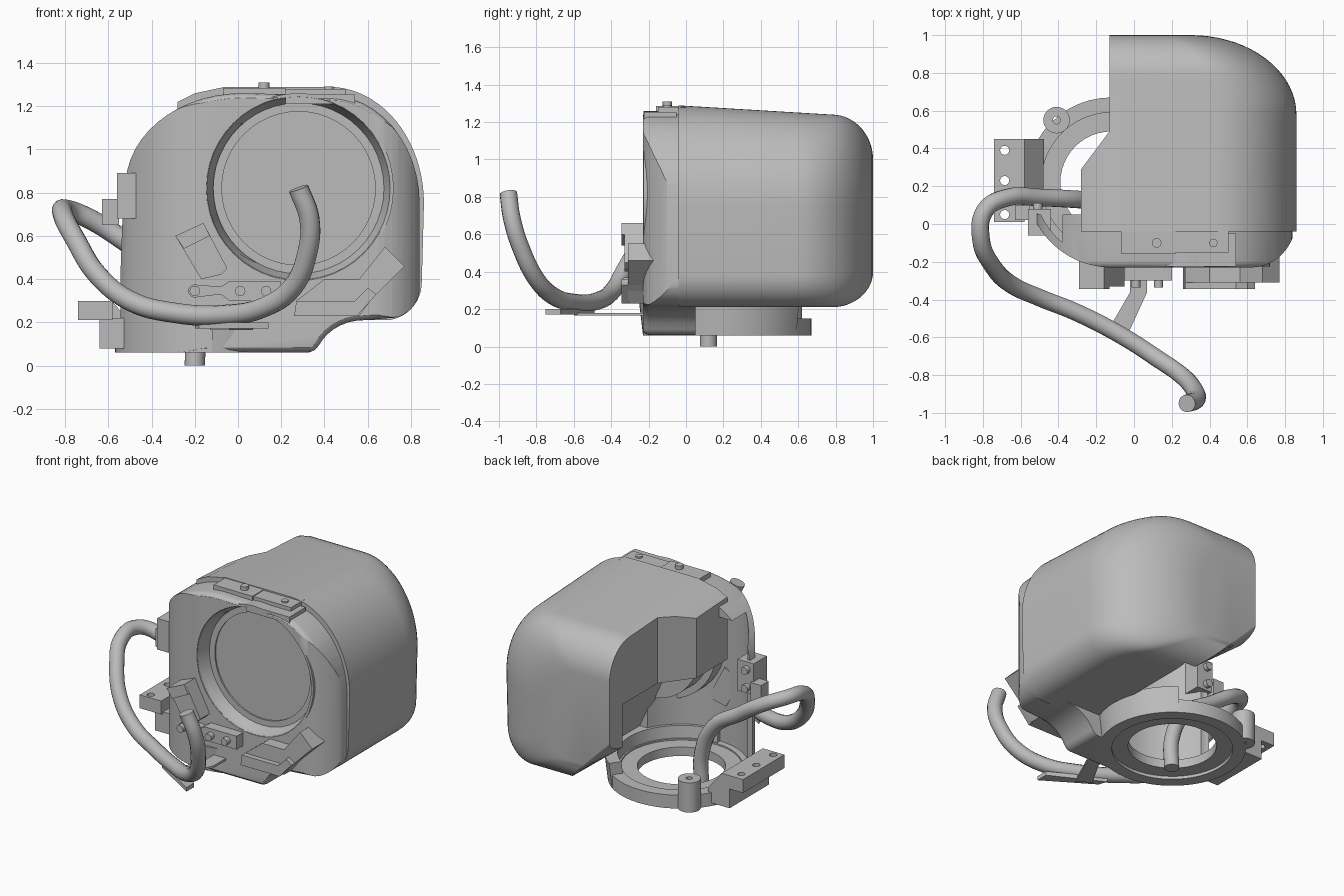
import bpy, bmesh
from math import sin, cos, radians, sqrt
from mathutils import Vector

default = bpy.data.objects.get("Cube")
if default:
    bpy.data.objects.remove(default, do_unlink=True)

grey = bpy.data.materials.new("plain grey")
grey.use_nodes = True
grey.diffuse_color = (0.5, 0.5, 0.5, 1)
grey.node_tree.nodes["Principled BSDF"].inputs["Base Color"].default_value = (0.5, 0.5, 0.5, 1)

AXES = {
    "x": lambda a, b, t: (t, a, b),
    "y": lambda a, b, t: (a, t, b),
    "z": lambda a, b, t: (a, b, t),
}


def arc(centre, radii, start, end, steps=12):
    """Points along part of an ellipse, angles in degrees."""
    angles = [radians(start + (end - start) * i / steps) for i in range(steps + 1)]
    return [(centre[0] + radii[0] * cos(a), centre[1] + radii[1] * sin(a)) for a in angles]


def select(obj):
    bpy.ops.object.select_all(action="DESELECT")
    obj.select_set(True)
    bpy.context.view_layer.objects.active = obj


def smooth(obj):
    select(obj)
    bpy.ops.object.shade_smooth_by_angle(angle=radians(28))


def loft(name, axis, sections):
    """Capped solid through (outline, position) sections with equal point counts."""
    place = AXES[axis]
    bm = bmesh.new()
    rings = [[bm.verts.new(place(a, b, t)) for a, b in outline] for outline, t in sections]
    bm.faces.new(rings[0])
    bm.faces.new(rings[-1])
    for first, last in zip(rings, rings[1:]):
        for i in range(len(first)):
            j = (i + 1) % len(first)
            bm.faces.new((first[i], first[j], last[j], last[i]))
    bmesh.ops.recalc_face_normals(bm, faces=bm.faces)
    mesh = bpy.data.meshes.new(name)
    bm.to_mesh(mesh)
    bm.free()
    mesh.materials.append(grey)
    obj = bpy.data.objects.new(name, mesh)
    bpy.context.collection.objects.link(obj)
    return obj


def prism(name, outline, axis, lo, hi):
    return loft(name, axis, [(outline, lo), (outline, hi)])


def box(name, xs, ys, zs):
    return prism(name, [(xs[0], ys[0]), (xs[1], ys[0]), (xs[1], ys[1]), (xs[0], ys[1])], "z", *zs)


def disc(name, centre, radius, axis, lo, hi, top=None, steps=48):
    ring = lambda r: arc(centre, (r, r), 0, 360, steps)[:-1]
    return loft(name, axis, [(ring(radius), lo), (ring(top or radius), hi)])


def combine(obj, tool, operation="DIFFERENCE"):
    select(obj)
    mod = obj.modifiers.new("cut", "BOOLEAN")
    mod.object, mod.operation, mod.solver = tool, operation, "EXACT"
    bpy.ops.object.modifier_apply(modifier=mod.name)
    bpy.data.objects.remove(tool, do_unlink=True)


def tube(name, centre, outer, inner, lo, hi):
    obj = disc(name, centre, outer, "z", lo, hi)
    combine(obj, disc("bore", centre, inner, "z", lo - 0.1, hi + 0.1))
    smooth(obj)


# Rear housing: rounded section that closes in toward the back
section = [(-0.3, 0.65), (-0.3, 1.21), (-0.2, 1.26), (-0.06, 1.29)]
section += arc((0.42, 0.75), (0.44, 0.54), 90, 0, 20) + arc((0.68, 0.38), (0.17, 0.18), 0, -90)
section += [(0.3, 0.2), (-0.13, 0.5)]


def housing_section(width, y):
    taper = sqrt(max(0, 1 - (max(0, y - 0.78) / 0.22) ** 2))
    top = 1 + 0.24 * taper + 0.06 * max(0, 0.78 - y)
    bottom = 0.4 - 0.19 * taper
    grow_x, grow_up, grow_down = (width + 0.13) / 0.99, (top - 0.75) / 0.54, (0.75 - bottom) / 0.55
    outline = []
    for x, z in section:
        x = x if x < -0.13 else (x + 0.13) * grow_x - 0.13
        outline.append((x, 0.75 + (z - 0.75) * (grow_up if z > 0.75 else grow_down)))
    return outline, y


stations = [(0.86, -0.04), (0.86, 0.3)] + arc((0.3, 0.58), (0.56, 0.42), 0, 90, 18)
housing = loft("rear_housing", "y", [housing_section(*s) for s in stations])
notch = [(-0.28, -0.1), (1, -0.1), (1, 1.1), (-0.13, 1.1), (-0.13, 0.49), (-0.28, 0.29)]
combine(housing, prism("notch_limit", notch, "z", 0, 1.5), "INTERSECT")
hollow = [(0.36, 0.12), (-0.4, 0.12), (-0.4, 0.8), (0.05, 0.8)]
combine(housing, prism("underside_hollow", hollow, "y", -0.1, 0.86))
smooth(housing)

# Front shell: round wall on one side, flat face around the lens
POST = (-0.12, 0.22)
LENS = (0.28, 0.82)
plan = arc(POST, (0.45, 0.45), 200, 270, 20) + arc((0.62, 0.03), (0.24, 0.26), -90, 0)
plan += [(0.86, 0.05), (-0.5, 0.05)]
front = [(-0.57, 0.06), (-0.55, 0.25), (-0.53, 0.8)] + arc((0.02, 0.83), (0.54, 0.43), 170, 90)
front += arc((0.42, 0.75), (0.42, 0.5), 90, 0) + arc((0.7, 0.36), (0.14, 0.14), 0, -90)
front += arc((0.58, 0.0), (0.23, 0.21), 90, 163, 8)
shell = prism("front_shell", plan, "z", 0, 1.4)
outline = prism("rounded_outline", front, "y", -0.235, 0.3)
select(outline)
bevel = outline.modifiers.new("round", "BEVEL")
bevel.width, bevel.segments, bevel.use_clamp_overlap = 0.04, 4, False
bevel.limit_method, bevel.angle_limit = "ANGLE", radians(60)
bpy.ops.object.modifier_apply(modifier=bevel.name)
combine(shell, outline, "INTERSECT")
combine(shell, disc("post_hollow", POST, 0.41, "z", 0, 1.12))
combine(shell, disc("lens_seat", LENS, 0.43, "y", -0.24, -0.12, 0.39))
smooth(shell)

# Lens: rim, recessed glass and conical collar
rim = disc("lens_rim", LENS, 0.395, "y", -0.14, 0.02)
combine(rim, disc("rim_recess", LENS, 0.355, "y", -0.2, -0.13))
smooth(rim)
collar = disc("lens_collar", LENS, 0.44, "y", -0.226, -0.1)
combine(collar, disc("collar_bore", LENS, 0.425, "y", -0.23, -0.05, 0.375))
smooth(collar)

# Round base with stepped underside and raised flank
tube("base_rim", POST, 0.45, 0.37, 0.06, 0.15)
tube("base_floor", POST, 0.4, 0.27, 0.08, 0.14)
flank = lambda r: arc(POST, (r, r), -90, 55, 24) + arc(POST, (r - 0.08, r - 0.08), 55, -90, 24)
smooth(loft("base_flank", "z", [(flank(0.45), 0.06), (flank(0.47), 0.23)]))
tube("base_boss", (-0.41, 0.55), 0.07, 0.02, 0.06, 0.26)

# Side mount with three holes
mount = box("side_mount", (-0.74, -0.58), (0.01, 0.45), (0.21, 0.3))
for y in (0.05, 0.23, 0.39):
    combine(mount, disc("mount_hole", (-0.685, y), 0.024, "z", 0, 1, steps=16))
foot = [(-0.64, 0.08), (-0.48, 0.08), (-0.48, 0.18), (-0.58, 0.295), (-0.64, 0.295)]
prism("mount_foot", foot, "y", 0.17, 0.45)
box("mount_step", (-0.64, -0.52), (0.03, 0.18), (0.08, 0.22))

# Bracket on the wall where the handle passes
box("wall_bracket", (-0.56, -0.44), (-0.06, 0.08), (0.68, 0.89))
box("wall_bracket_step", (-0.63, -0.55), (0.02, 0.1), (0.65, 0.77))
for z in (0.72, 0.84):
    smooth(disc("bracket_pin", (-0.51, z), 0.025, "y", 0.07, 0.11, steps=16))

# Top bracket and its pins
box("top_bracket", (-0.07, 0.22), (-0.16, 0.0), (1.23, 1.285))
box("top_bracket_step", (0.2, 0.5), (-0.15, 0.0), (1.23, 1.28))
box("top_lip", (0.22, 0.54), (-0.225, -0.05), (1.21, 1.255))
smooth(disc("top_pin", (0.12, -0.1), 0.025, "z", 1.25, 1.31, steps=20))
smooth(disc("top_bolt", (0.42, -0.1), 0.022, "z", 1.25, 1.29, steps=20))

# Lower front fittings
tilted = [(-0.29, 0.6), (-0.16, 0.66), (-0.05, 0.45), (-0.08, 0.42), (-0.17, 0.4)]
prism("tilted_block", tilted, "y", -0.33, -0.18)
prism("tilted_block_cap", [(-0.29, 0.6), (-0.16, 0.66), (-0.13, 0.6), (-0.25, 0.54)], "y", -0.345, -0.2)
strip = arc((-0.2, 0.345), (0.03, 0.03), 90, 270) + [(-0.08, 0.33), (-0.04, 0.3), (0.2, 0.3), (0.2, 0.39), (-0.04, 0.39), (-0.08, 0.365)]
prism("bolt_strip", strip, "y", -0.3, -0.2)
for x in (-0.2, 0.01, 0.13):
    smooth(disc("strip_bolt", (x, 0.345), 0.024, "y", -0.335, -0.25, steps=16))
wing = [(0.26, 0.23), (0.27, 0.3), (0.4, 0.4), (0.56, 0.4), (0.68, 0.55), (0.77, 0.46), (0.62, 0.31), (0.56, 0.23)]
prism("corner_fitting", wing, "y", -0.31, -0.1)
prism("corner_fitting_ledge", [(0.26, 0.23), (0.27, 0.3), (0.54, 0.3), (0.6, 0.36), (0.64, 0.33), (0.55, 0.23)], "y", -0.345, -0.2)

# Strut and clip holding the handle
prism("handle_strut", [(-0.02, -0.22), (0.07, -0.22), (0.07, -0.36), (-0.04, -0.6), (-0.13, -0.55), (-0.02, -0.36)], "z", 0.165, 0.18)
prism("handle_clip", [(-0.2, -0.49), (-0.18, -0.55), (0.14, -0.75), (0.14, -0.67)], "z", 0.172, 0.2)

# Bent tubular handle
path = [(-0.2, 0.12, 0), (-0.2, 0.12, 0.2), (-0.3, 0.13, 0.42), (-0.5, 0.14, 0.56), (-0.67, 0.14, 0.67),
        (-0.79, 0.07, 0.72), (-0.81, -0.08, 0.7), (-0.75, -0.22, 0.58), (-0.65, -0.32, 0.42),
        (-0.5, -0.39, 0.3), (-0.3, -0.47, 0.245), (-0.05, -0.6, 0.235), (0.12, -0.71, 0.27),
        (0.25, -0.8, 0.36), (0.32, -0.88, 0.52), (0.33, -0.93, 0.68), (0.28, -0.95, 0.82)]
curve = bpy.data.curves.new("handle", "CURVE")
curve.dimensions = "3D"
curve.bevel_depth, curve.bevel_resolution, curve.use_fill_caps = 0.047, 5, True
curve.resolution_u = 6
spline = curve.splines.new("BEZIER")
spline.bezier_points.add(len(path) - 1)
for point, spot in zip(spline.bezier_points, path):
    point.co = Vector(spot)
    point.handle_left_type = point.handle_right_type = "AUTO"
curve.materials.append(grey)
handle = bpy.data.objects.new("handle", curve)
bpy.context.collection.objects.link(handle)
select(handle)
bpy.ops.object.convert(target="MESH")
smooth(bpy.context.object)
